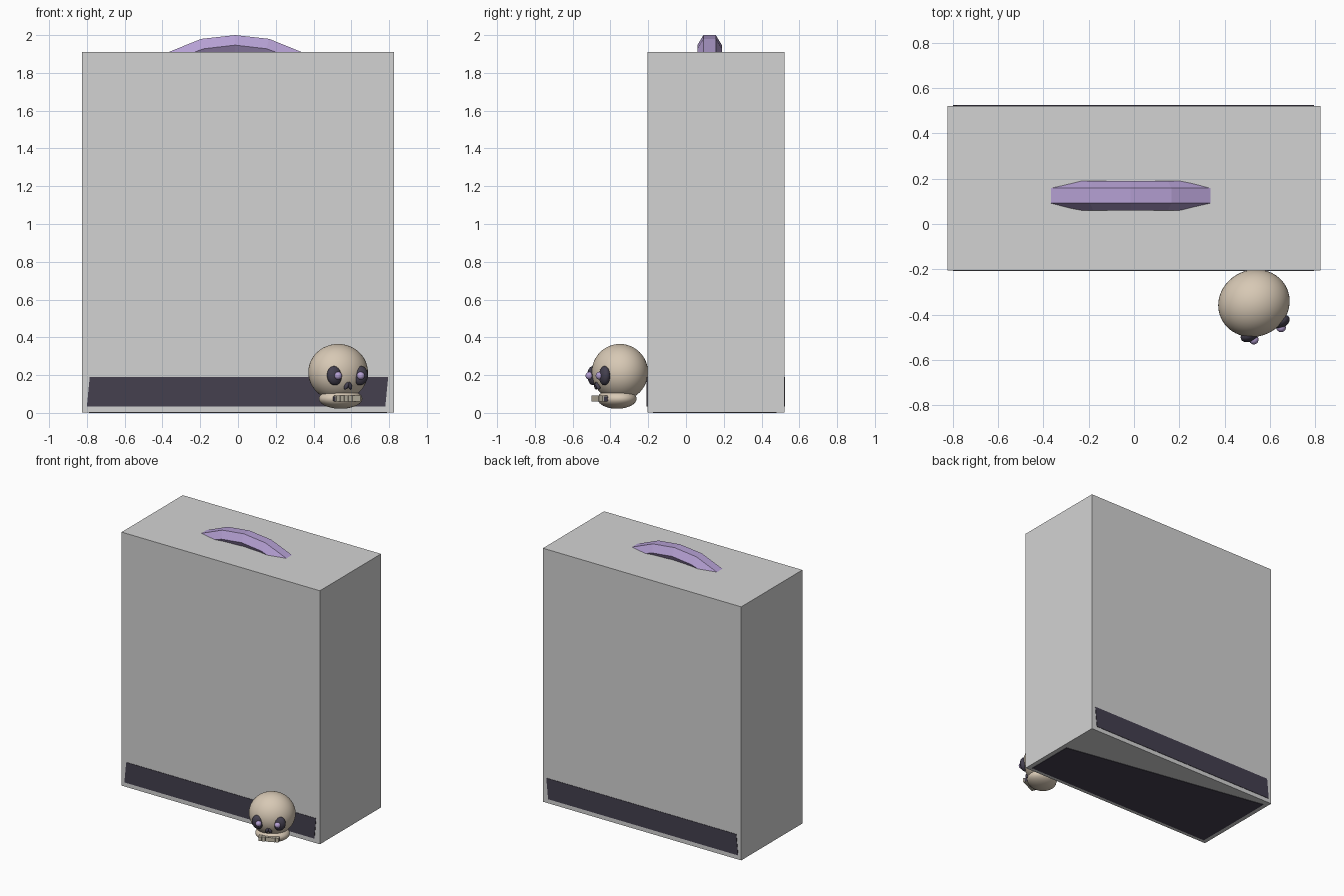
import bpy, bmesh
from math import radians
from mathutils import Matrix, Vector

cube = bpy.data.objects.get("Cube")
if cube:
    bpy.data.objects.remove(cube, do_unlink=True)


def material(name, rgb):
    m = bpy.data.materials.new(name)
    m.use_nodes = True
    m.diffuse_color = (*rgb, 1)
    m.node_tree.nodes["Principled BSDF"].inputs["Base Color"].default_value = (*rgb, 1)
    return m


GREY = material("light grey", (0.65, 0.65, 0.65))
DARK = material("dark violet", (0.058, 0.051, 0.078))
PURPLE = material("lilac", (0.46, 0.35, 0.65))
BONE = material("bone", (0.68, 0.58, 0.46))
TOOTH = material("tooth", (0.55, 0.5, 0.4))


def finish(name, bm, mat, matrix=None, smooth=False):
    bmesh.ops.recalc_face_normals(bm, faces=bm.faces)
    mesh = bpy.data.meshes.new(name)
    bm.to_mesh(mesh)
    bm.free()
    for p in mesh.polygons:
        p.use_smooth = smooth
    mesh.materials.append(mat)
    ob = bpy.data.objects.new(name, mesh)
    if matrix:
        ob.matrix_world = matrix
    bpy.context.collection.objects.link(ob)
    return ob


def box(name, centre, size, mat, frame=Matrix()):
    bm = bmesh.new()
    bmesh.ops.create_cube(bm, size=1)
    place = frame @ Matrix.Translation(centre) @ Matrix.Diagonal((*size, 1))
    bmesh.ops.transform(bm, matrix=place, verts=bm.verts)
    return finish(name, bm, mat)


def ball(name, centre, radii, mat, frame=Matrix(), segments=32, tilt=0):
    bm = bmesh.new()
    bmesh.ops.create_uvsphere(bm, u_segments=segments, v_segments=segments // 2, radius=1)
    place = (frame @ Matrix.Translation(centre) @ Matrix.Rotation(tilt, 4, 'Y')
             @ Matrix.Diagonal((*radii, 1)))
    bmesh.ops.transform(bm, matrix=place, verts=bm.verts)
    return finish(name, bm, mat, smooth=True)


def plate(name, outline, offset, mat):
    """Extrude a 3D outline into a thin plate."""
    bm = bmesh.new()
    face = bm.faces.new([bm.verts.new(p) for p in outline])
    new = bmesh.ops.extrude_face_region(bm, geom=[face])["geom"]
    verts = [v for v in new if isinstance(v, bmesh.types.BMVert)]
    bmesh.ops.translate(bm, vec=offset, verts=verts)
    return finish(name, bm, mat)


# Main case
FRONT, BACK, TOP, LIFT = -0.205, 0.522, 1.91, 0.003
box("case", (0, (FRONT + BACK) / 2, (TOP + LIFT) / 2),
    (1.65, BACK - FRONT, TOP - LIFT), GREY)

# Dark bands low on the front and back, and the dark underside
band = [(-0.8, 0.035), (0.78, 0.035), (0.795, 0.19), (-0.785, 0.19)]
for name, y, step in (("front_band", FRONT, -0.003), ("back_band", BACK, 0.003)):
    plate(name, [(x, y, z) for x, z in band], (0, step, 0), DARK)
under = [(-0.79, -0.175), (0.79, -0.175), (0.79, 0.2), (-0.79, 0.48)]
plate("underside_panel", [(x, y, LIFT) for x, y in under], (0, 0, -LIFT), DARK)

# Carry handle: six-sided section swept over an arch, ends sunk in the case
bm = bmesh.new()
rings = []
# each station: (top x, top z), (middle x, middle z), (bottom x, bottom z)
half = [((0.18, 1.98), (0.165, 1.928), (0.13, 1.875)),
        ((0.38, 1.899), (0.31, 1.877), (0.24, 1.85))]
stations = [[(-x, z) for x, z in s] for s in reversed(half)]
stations += [((0, 2.0), (0, 1.947), (0, 1.893))] + half
for top, mid, low in stations:
    section = [(top, -0.033), (top, 0.033), (mid, 0.065),
               (low, 0.033), (low, -0.033), (mid, -0.065)]
    rings.append([bm.verts.new((x - 0.015, y + 0.125, z)) for (x, z), y in section])
for a, b in zip(rings, rings[1:]):
    for i in range(6):
        j = (i + 1) % 6
        bm.faces.new((a[i], a[j], b[j], b[i]))
bm.faces.new(rings[0])
bm.faces.new(rings[-1])
finish("handle", bm, PURPLE)

# Skull beside the case, turned a little to its left; local -y is its face
skull = Matrix.Translation((0.53, -0.35, 0.215)) @ Matrix.Rotation(radians(24), 4, 'Z')
ball("cranium", (0, 0, 0), (0.16, 0.147, 0.15), BONE, skull, 48)
ball("jaw", (0.006, -0.019, -0.14), (0.118, 0.1, 0.053), BONE, skull, 40)

for side, label in ((-1, "right"), (1, "left")):
    ball(label + "_eye_socket", (side * 0.075, -0.122, -0.018),
         (0.042, 0.028, 0.051), DARK, skull, 24, side * radians(8))
    ball(label + "_pupil", (side * 0.066, -0.147, -0.018), (0.021,) * 3, PURPLE, skull, 20)
    ball(label + "_nostril", (side * 0.009, -0.13, -0.07),
         (0.011, 0.014, 0.023), DARK, skull, 16, side * radians(-25))

# Row of teeth
COUNT, PITCH = 6, 0.0235
for i in range(COUNT):
    x = (i - (COUNT - 1) / 2) * PITCH
    box("tooth_%d" % (i + 1), (x, -0.118, -0.14), (PITCH * 0.92, 0.03, 0.032), TOOTH, skull)
box("gum", (0, -0.108, -0.14), (COUNT * PITCH, 0.03, 0.026), DARK, skull)
